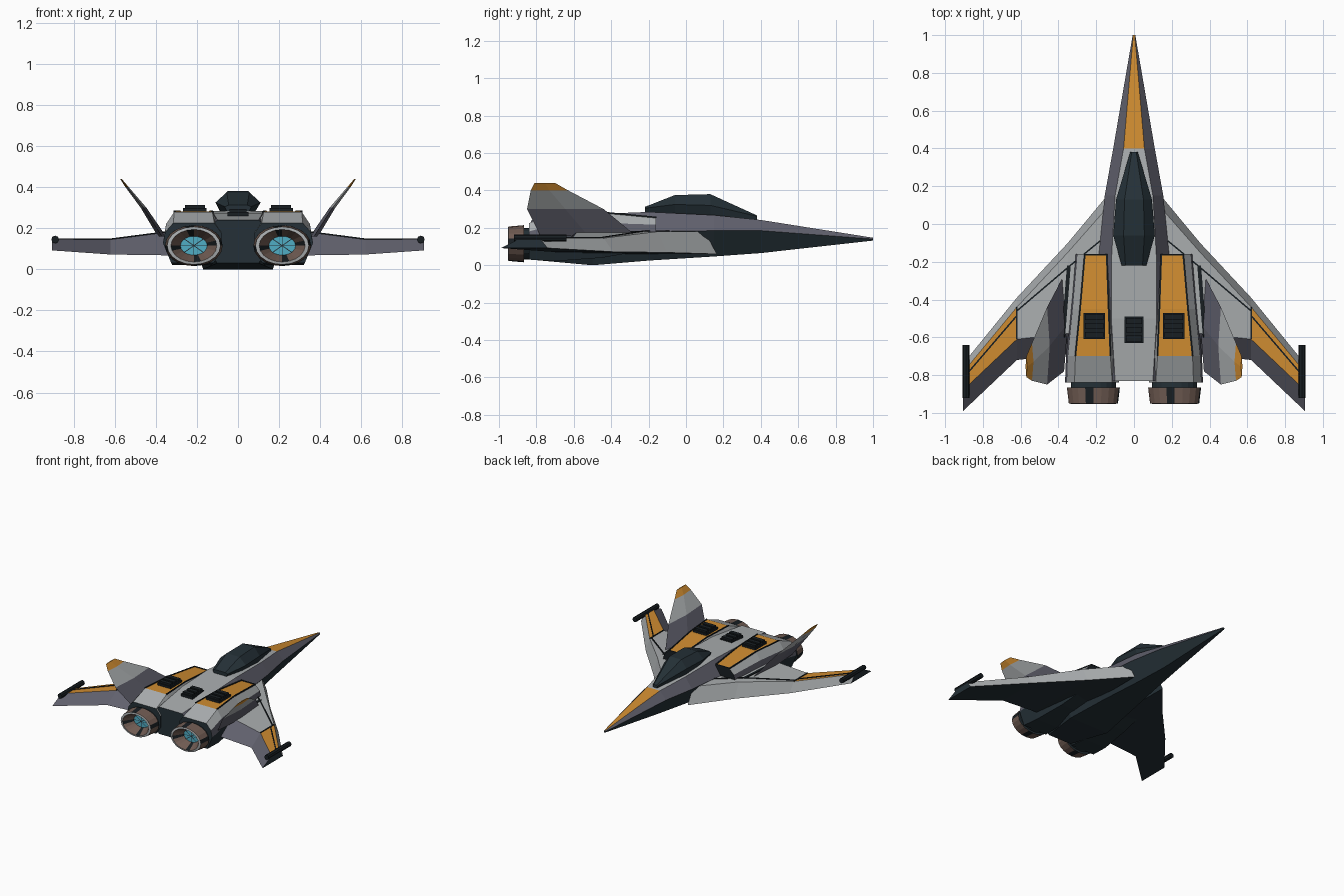
import bpy, bmesh, math
from mathutils import Vector

if "Cube" in bpy.data.objects:
    bpy.data.objects.remove(bpy.data.objects["Cube"], do_unlink=True)


def material(name, rgb):
    m = bpy.data.materials.new(name)
    m.use_nodes = True
    m.diffuse_color = (*rgb, 1)
    bsdf = m.node_tree.nodes["Principled BSDF"]
    bsdf.inputs["Base Color"].default_value = (*rgb, 1)
    bsdf.inputs["Roughness"].default_value = 0.6
    return m


MATS = [material("light grey", (.40, .42, .43)),
        material("orange", (.62, .26, .03)),
        material("slate", (.12, .12, .155)),
        material("dark hull", (.018, .03, .038)),
        material("black trim", (.009, .013, .016)),
        material("bronze", (.16, .105, .085)),
        material("engine blue", (.08, .42, .56))]
LIGHT, ORANGE, SLATE, DARK, BLACK, BRONZE, BLUE = range(len(MATS))


def finish(name, bm):
    bmesh.ops.recalc_face_normals(bm, faces=bm.faces)
    me = bpy.data.meshes.new(name)
    bm.to_mesh(me)
    bm.free()
    for m in MATS:
        me.materials.append(m)
    ob = bpy.data.objects.new(name, me)
    bpy.context.collection.objects.link(ob)
    return ob


def loft(name, rings, rule, caps=(DARK, DARK)):
    """Skin closed rings; rule(segment, side) picks the colour."""
    bm = bmesh.new()
    rows = [[bm.verts.new(p) for p in r] for r in rings]
    n = len(rows[0])
    for i in range(len(rows) - 1):
        for j in range(n):
            k = (j + 1) % n
            f = bm.faces.new((rows[i][j], rows[i][k], rows[i + 1][k], rows[i + 1][j]))
            f.material_index = rule(i, j)
    for row, c in zip((rows[0], rows[-1]), caps):
        bm.faces.new(row).material_index = c
    return finish(name, bm)


def boxes(name, items, mat):
    """Several boxes (centre, size) in one object."""
    bm = bmesh.new()
    for c, s in items:
        vs = bmesh.ops.create_cube(bm, size=1)["verts"]
        for v in vs:
            v.co = Vector(v.co[a] * s[a] + c[a] for a in range(3))
    for f in bm.faces:
        f.material_index = mat
    return finish(name, bm)


def strip(name, a, b, width=.012, mat=BLACK):
    """Thin panel line from a to b, lying on top of a surface."""
    a, b = Vector(a), Vector(b)
    side = (b - a).cross(Vector((0, 0, 1))).normalized() * width / 2
    up = Vector((0, 0, .004))
    return loft(name, [[p - side - up, p + side - up, p + side + up, p - side + up]
                       for p in (a, b)], lambda i, j: mat, (mat, mat))


def mirrored(pts, s):
    return [(s * x, y, z) for x, y, z in pts]


# Fuselage: y, top half-width, top z, chine half-width, chine z, keel half-width, keel z
hull = [(1, .004, .147, .007, .14, .004, .132),
        (.4, .055, .242, .11, .185, .05, .065),
        (.15, .1, .268, .155, .185, .08, .047),
        (-.2, .12, .285, .19, .18, .13, .025),
        (-.5, .12, .273, .22, .17, .17, 0),
        (-.83, .10, .24, .20, .15, .10, .03)]
rings = [[(-tw, y, tz), (tw, y, tz), (cw, y, cz), (bw, y, bz), (-bw, y, bz), (-cw, y, cz)]
         for y, tw, tz, cw, cz, bw, bz in hull]


def hull_colour(i, j):
    if j == 0:
        return ORANGE if i == 0 else LIGHT
    return SLATE if j in (1, 5) else DARK


loft("fuselage", rings, hull_colour)

# Canopy: y, mid half-width, mid z, top half-width, top z, base half-width, base z
glass = [(.38, .02, .262, .012, .266, .015, .24),
         (.13, .095, .32, .05, .38, .08, .265),
         (-.06, .11, .325, .055, .375, .08, .275),
         (-.22, .065, .305, .045, .312, .05, .275)]
loft("canopy", [[(-t, y, tz), (t, y, tz), (m, y, mz), (b, y, bz), (-b, y, bz), (-m, y, mz)]
                for y, m, mz, t, tz, b, bz in glass], lambda i, j: DARK)


def vent(name, x, y, z, w, d):
    items = [((x, y, z), (w, d, .02))]
    items += [((x, y + d * (k - 1) * .33, z + .014), (w * .85, d * .22, .02)) for k in range(3)]
    boxes(name, items, BLACK)


vent("deck_vent", 0, -.56, .27, .10, .14)

# Wing stations: x, lead low, lead top, trail top, trail low, top z, bottom z
wing = [(.13, .165, .10, -.57, -.66, .18, .06),
        (.35, -.10, -.15, -.58, -.69, .18, .068),
        (.62, -.39, -.44, -.61, -.72, .145, .072),
        (.905, -.74, -.785, -.88, -.99, .147, .092)]


def wing_colour(i, j):
    if j == 0:
        return LIGHT
    if j == 1:
        return ORANGE if i == 2 else LIGHT
    return SLATE if j == 2 else DARK


# Tail fin stations: z, x, lead y, trail y, half thickness
fin = [(.16, .37, -.27, -.78, .02), (.30, .46, -.44, -.85, .014),
       (.40, .54, -.63, -.83, .008), (.44, .57, -.70, -.81, .004)]

# Nacelle stations: y, inner x, outer x, bottom z, top z
nacelle = [(-.16, .11, .31, .09, .255), (-.45, .10, .335, .04, .282),
           (-.70, .09, .36, .022, .28), (-.84, .08, .365, .03, .225)]


def nacelle_ring(y, x0, x1, z0, z1):
    h = z1 - z0
    return [(x0, y, z0 + .3 * h), (x0, y, z0 + .75 * h), (x0 + .035, y, z1), (x1 - .05, y, z1),
            (x1 - .01, y, z0 + .77 * h), (x1, y, z0 + .5 * h), (x1 - .04, y, z0), (x0 + .04, y, z0)]


def nacelle_colour(i, j):
    if j == 2:
        return ORANGE if i < 2 else LIGHT
    return LIGHT if j in (1, 3) else SLATE if j == 4 else DARK


# Nozzle profile: y, scale; collar, outer shell, rim, inner funnel, glow
nozzle = [(-.82, .92), (-.865, .92), (-.865, 1.08), (-.95, 1), (-.953, .86), (-.88, .5)]
SIDES = 20


def nozzle_colour(i, j):
    if i < 2:
        return DARK
    if i == 3:
        return LIGHT
    return BLACK if j % 5 == 0 else BRONZE


for s, side in ((1, "left"), (-1, "right")):
    loft(side + "_wing", [mirrored([(x, a, zb), (x, b, zt), (x, c, zt), (x, d, zb)], s)
                          for x, a, b, c, d, zt, zb in wing], wing_colour)
    loft(side + "_tail_fin",
         [mirrored([(x, a, z), (x + t, (a + b) / 2, z), (x, b, z), (x - t, (a + b) / 2, z)], s)
          for z, x, a, b, t in fin],
         lambda i, j: (SLATE, LIGHT, ORANGE)[i], (SLATE, ORANGE))
    loft(side + "_nacelle", [mirrored(nacelle_ring(*n), s) for n in nacelle],
         nacelle_colour, (BLACK, DARK))
    vent(side + "_nacelle_vent", s * .21, -.54, .288, .115, .14)

    # Engine nozzle with glowing core
    cx, cz = s * .215, .115
    rings = [[(cx + .13 * r * math.cos(a), y, cz + .092 * r * math.sin(a))
              for a in (math.tau * k / SIDES for k in range(SIDES))] for y, r in nozzle]
    loft(side + "_nozzle", rings, nozzle_colour, (DARK, BLUE))
    for k in range(4):
        a = math.pi * k / 4
        dx, dz = .064 * math.cos(a), .045 * math.sin(a)
        loft(side + "_core_spoke",
             [[(cx + q * dx + u, -.883, cz + q * dz + v)
               for u, v in ((-.0015, -.0015), (.0015, -.0015), (.0015, .0015), (-.0015, .0015))]
              for q in (-1, 1)], lambda i, j: DARK)

    # Wingtip rod
    loft(side + "_wingtip_rod",
         [[(s * .89 + .019 * math.cos(math.tau * k / 8), y, .145 + .019 * math.sin(math.tau * k / 8))
           for k in range(8)] for y in (-.64, -.92)], lambda i, j: BLACK, (BLACK, BLACK))

    # Panel lines
    lines = [((.18, -.09, .182), (.35, -.23, .181)), ((.35, -.23, .181), (.62, -.46, .146)),
             ((.62, -.44, .146), (.62, -.61, .146)), ((.62, -.485, .146), (.89, -.80, .147)),
             ((.145, -.16, .256), (.135, -.45, .283)), ((.135, -.45, .283), (.125, -.70, .281)),
             ((.26, -.16, .256), (.285, -.45, .283)), ((.285, -.45, .283), (.31, -.70, .281)),
             ((.145, -.163, .256), (.26, -.163, .256))]
    for a, b in lines:
        strip(side + "_panel_line", *mirrored((a, b), s), width=.008)
    strip(side + "_nacelle_seam", (s * .345, -.22, .18), (s * .375, -.60, .18), .02)
